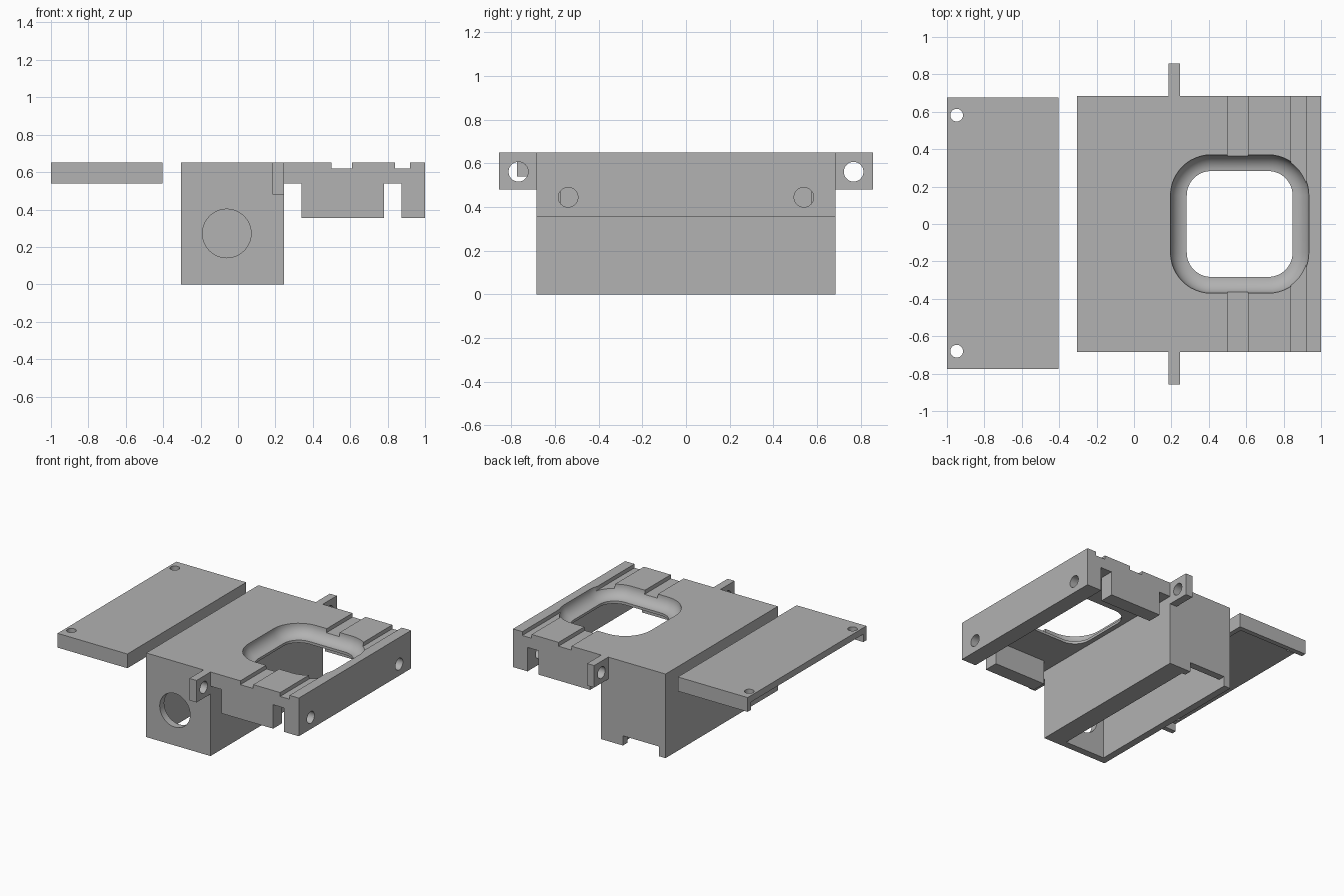
import bpy, bmesh, math
from mathutils import Matrix

old = bpy.data.objects.get("Cube")
if old:
    bpy.data.objects.remove(old, do_unlink=True)

grey = bpy.data.materials.new("plain_grey")
grey.use_nodes = True
COLOUR = (0.445, 0.445, 0.445, 1)
grey.diffuse_color = COLOUR
grey.node_tree.nodes["Principled BSDF"].inputs["Base Color"].default_value = COLOUR


def finish(name, bm):
    bmesh.ops.recalc_face_normals(bm, faces=bm.faces[:])
    mesh = bpy.data.meshes.new(name)
    bm.to_mesh(mesh)
    bm.free()
    mesh.materials.append(grey)
    ob = bpy.data.objects.new(name, mesh)
    bpy.context.collection.objects.link(ob)
    return ob


def box(name, x, y, z):
    bm = bmesh.new()
    size = [b - a for a, b in (x, y, z)]
    mid = [(a + b) / 2 for a, b in (x, y, z)]
    bmesh.ops.create_cube(bm, size=1, matrix=Matrix.Translation(mid) @ Matrix.Diagonal((*size, 1)))
    return finish(name, bm)


def rod(centre, radius, length, axis):
    bm = bmesh.new()
    turn = {"X": Matrix.Rotation(math.pi / 2, 4, "Y"),
            "Y": Matrix.Rotation(math.pi / 2, 4, "X"), "Z": Matrix()}[axis]
    bmesh.ops.create_cone(bm, cap_ends=True, segments=48, radius1=radius, radius2=radius,
                          depth=length, matrix=Matrix.Translation(centre) @ turn)
    return finish("hole_cutter", bm)


def prism(name, outline, y0, y1):
    bm = bmesh.new()
    face = bm.faces.new([bm.verts.new((x, y0, z)) for x, z in outline])
    new = bmesh.ops.extrude_face_region(bm, geom=[face])["geom"]
    bmesh.ops.translate(bm, vec=(0, y1 - y0, 0),
                        verts=[v for v in new if isinstance(v, bmesh.types.BMVert)])
    return finish(name, bm)


def rounded_ring(bm, cx, half, radius, z, steps=12):
    ring = []
    for corner in range(4):
        sx, sy = ((1, 1), (-1, 1), (-1, -1), (1, -1))[corner]
        for i in range(steps + 1):
            a = math.pi / 2 * (corner + i / steps)
            ring.append(bm.verts.new((cx + sx * (half - radius) + radius * math.cos(a),
                                      sy * (half - radius) + radius * math.sin(a), z)))
    return ring


def cut(target, cutters):
    bpy.context.view_layer.objects.active = target
    for c in cutters:
        mod = target.modifiers.new("cut", "BOOLEAN")
        mod.operation, mod.solver, mod.object = "DIFFERENCE", "EXACT", c
        bpy.ops.object.modifier_apply(modifier=mod.name)
        bpy.data.objects.remove(c, do_unlink=True)


# Housing: side outline with top grooves and underside slots
TOP, GROOVE, UNDER, LOW, Y = 0.65, 0.62, 0.54, 0.355, 0.685
outline = [(-0.305, 0), (0.245, 0), (0.245, UNDER), (0.34, UNDER), (0.34, LOW), (0.78, LOW),
           (0.78, UNDER), (0.875, UNDER), (0.875, LOW), (1, LOW), (1, TOP), (0.92, TOP),
           (0.92, GROOVE), (0.84, GROOVE), (0.84, TOP), (0.61, TOP), (0.61, GROOVE),
           (0.5, GROOVE), (0.5, TOP), (-0.305, TOP)]
housing = prism("housing", outline, -Y, Y)

# Window cutter with a coved rim
bm = bmesh.new()
levels = [(0, 0.45)]
for i in range(11):
    a = math.pi / 2 * i / 10
    levels.append((0.087 * math.sin(a), 0.56 + 0.09 * (1 - math.cos(a))))
levels.append((0.087, 0.75))
rings = [rounded_ring(bm, 0.565, 0.283 + o, 0.13 + o, z) for o, z in levels]
for lower, upper in zip(rings, rings[1:]):
    for i in range(len(lower)):
        j = (i + 1) % len(lower)
        bm.faces.new((lower[i], lower[j], upper[j], upper[i]))
bm.faces.new(rings[0])
bm.faces.new(rings[-1])
window = finish("window_cutter", bm)

cut(housing, [
    box("slab_pocket", (0.3, 0.82), (-0.575, 0.575), (0.2, UNDER)),
    box("chamber", (-0.25, 0.09), (-0.63, 0.63), (-0.1, UNDER)),
    box("back_notch", (-0.25, 0.06), (0.55, 0.8), (-0.1, 0.075)),
    rod((-0.06, -0.68, 0.272), 0.13, 0.2, "Y"),
    rod((0.94, -0.54, 0.445), 0.045, 0.3, "X"),
    rod((0.94, 0.54, 0.445), 0.045, 0.3, "X"),
    window,
])

# Pierced ears at both ends
parts = [housing]
for side, label in ((-1, "front"), (1, "back")):
    ear = box(label + "_ear", (0.185, 0.245), sorted((side * Y, side * 0.857)), (0.48, TOP))
    cut(ear, [rod((0.215, side * 0.768, 0.562), 0.045, 0.3, "X")])
    parts.append(ear)

# Separate lid: rim on three sides, open on the outer edge
lid = box("lid", (-1, -0.403), (-0.775, 0.675), (UNDER, TOP))
cut(lid, [box("lid_pocket", (-1.1, -0.44), (-0.737, 0.637), (0.4, 0.6)),
          rod((-0.948, 0.582, 0.6), 0.034, 0.4, "Z"),
          rod((-0.948, -0.68, 0.6), 0.034, 0.4, "Z")])
parts.append(lid)

# Smooth the curved walls, keep the edges sharp
bpy.ops.object.select_all(action="DESELECT")
for ob in parts:
    ob.select_set(True)
bpy.context.view_layer.objects.active = housing
bpy.ops.object.shade_smooth_by_angle(angle=math.radians(30))
